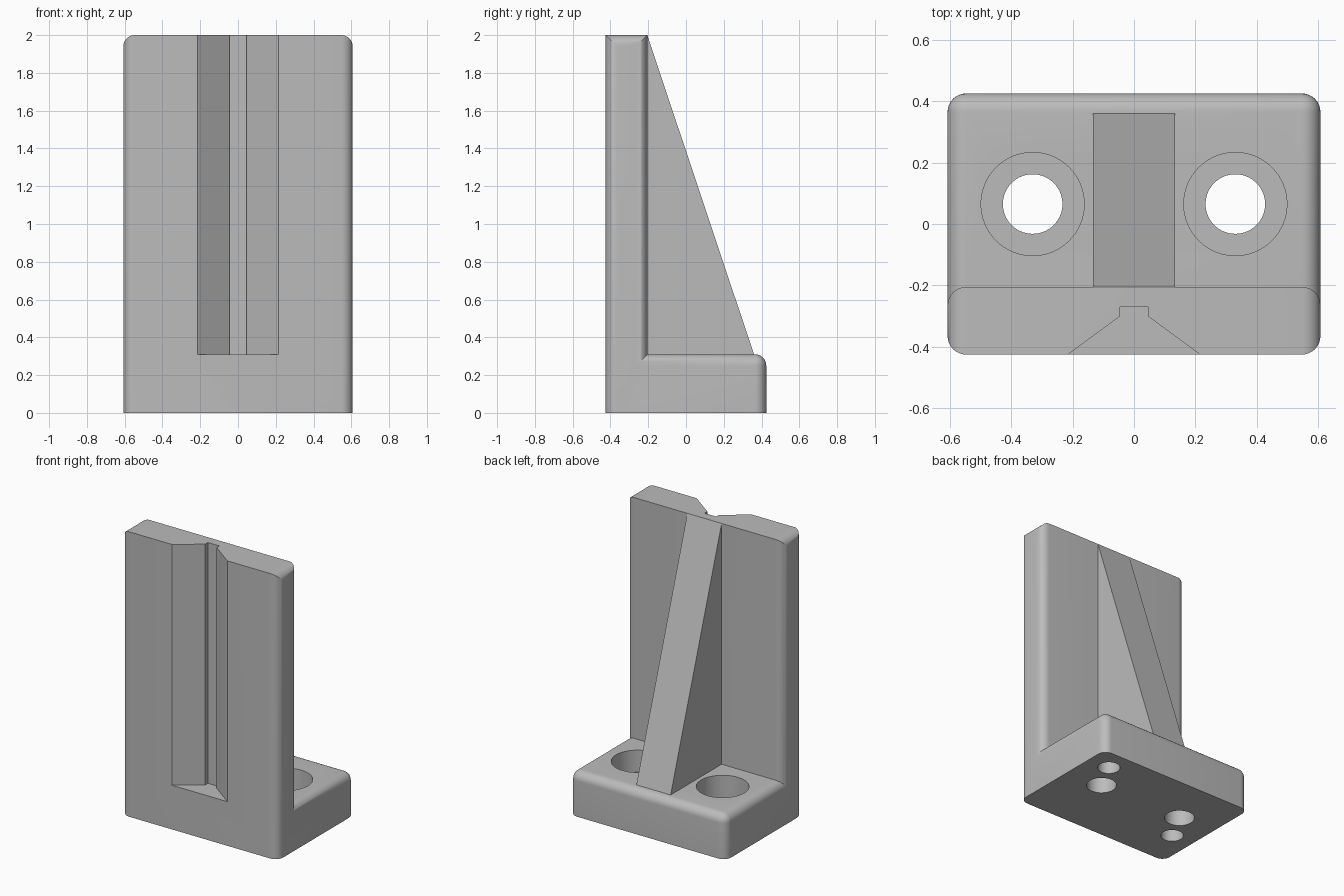
import bpy
import bmesh
from mathutils import Matrix, Vector

if "Cube" in bpy.data.objects:
    bpy.data.objects.remove(bpy.data.objects["Cube"], do_unlink=True)

W = 0.607            # half width
FRONT, BACK = -0.425, 0.425
WALL = -0.205        # rear face of the upright
BASE, TOP = 0.31, 2.0
RADIUS = 0.06

grey = bpy.data.materials.new("machined grey")
grey.use_nodes = True
colour = (0.5, 0.5, 0.5, 1)
grey.diffuse_color = colour
grey.node_tree.nodes["Principled BSDF"].inputs["Base Color"].default_value = colour


def make_object(name, bm):
    bmesh.ops.recalc_face_normals(bm, faces=bm.faces)
    mesh = bpy.data.meshes.new(name)
    bm.to_mesh(mesh)
    bm.free()
    mesh.materials.append(grey)
    obj = bpy.data.objects.new(name, mesh)
    bpy.context.collection.objects.link(obj)
    return obj


def prism(points, direction):
    """Extrude a closed outline along a direction."""
    bm = bmesh.new()
    face = bm.faces.new([bm.verts.new(p) for p in points])
    grown = bmesh.ops.extrude_face_region(bm, geom=[face], use_keep_orig=True)
    verts = [g for g in grown["geom"] if isinstance(g, bmesh.types.BMVert)]
    bmesh.ops.translate(bm, verts=verts, vec=direction)
    bmesh.ops.recalc_face_normals(bm, faces=bm.faces)
    return bm


def side_prism(outline, half_width):
    """Extrude a (y, z) outline across x, centred."""
    return prism([(-half_width, y, z) for y, z in outline], Vector((2 * half_width, 0, 0)))


def drill(x, y, radius, z0, z1):
    bm = bmesh.new()
    bmesh.ops.create_cone(bm, cap_ends=True, segments=64, radius1=radius, radius2=radius,
                          depth=z1 - z0, matrix=Matrix.Translation((x, y, (z0 + z1) / 2)))
    return make_object("drill", bm)


# L-shaped body, rounded along its side outlines and the rear top edge of the foot
bm = side_prism([(FRONT, 0), (BACK, 0), (BACK, BASE), (WALL, BASE), (WALL, TOP), (FRONT, TOP)], W)


def is_rounded(edge):
    a, b = (v.co for v in edge.verts)
    mid = (a + b) / 2
    if abs(a.x - b.x) < 0.001:
        return mid.z > 0.001
    return mid.y > BACK - 0.001 and mid.z > BASE - 0.001


bmesh.ops.bevel(bm, geom=[e for e in bm.edges if is_rounded(e)], offset=RADIUS,
                segments=8, profile=0.5, affect='EDGES', clamp_overlap=False)
body = make_object("bracket_body", bm)

# V groove with a relief slot, open at the top
half = [(0.317, -0.5), (0.045, -0.30), (0.045, -0.27)]
outline = half + [(-x, y) for x, y in reversed(half)]
cutters = [make_object("groove_cutter", prism([(x, y, BASE) for x, y in outline], Vector((0, 0, 2))))]

# Counterbored bolt holes and blind dowel holes underneath
for side in (-1, 1):
    x, y = side * 0.33, 0.065
    cutters.append(drill(x, y, 0.097, -0.1, 0.5))
    cutters.append(drill(x, y, 0.168, 0.155, 0.5))
    cutters.append(drill(side * 0.44, y + side * 0.205, 0.073, -0.1, 0.14))

for cutter in cutters:
    cutter.hide_render = True
    mod = body.modifiers.new(cutter.name, 'BOOLEAN')
    mod.operation = 'DIFFERENCE'
    mod.solver = 'EXACT'
    mod.object = cutter

# Bake the cuts, then discard the cutters
bpy.context.view_layer.update()
graph = bpy.context.evaluated_depsgraph_get()
baked = bpy.data.meshes.new_from_object(body.evaluated_get(graph))
body.modifiers.clear()
body.data = baked
for cutter in cutters:
    bpy.data.objects.remove(cutter, do_unlink=True)

# Sloping rib, sunk slightly into the body
rib = make_object("support_rib", side_prism(
    [(WALL, TOP), (0.36, BASE), (0.36, 0.28), (-0.23, 0.28), (-0.23, 1.95), (WALL, 1.95)], 0.133))

# Smooth fillets and bores, crisp edges elsewhere
bpy.ops.object.select_all(action='DESELECT')
body.select_set(True)
bpy.context.view_layer.objects.active = body
bpy.ops.object.shade_smooth_by_angle(angle=0.5)
